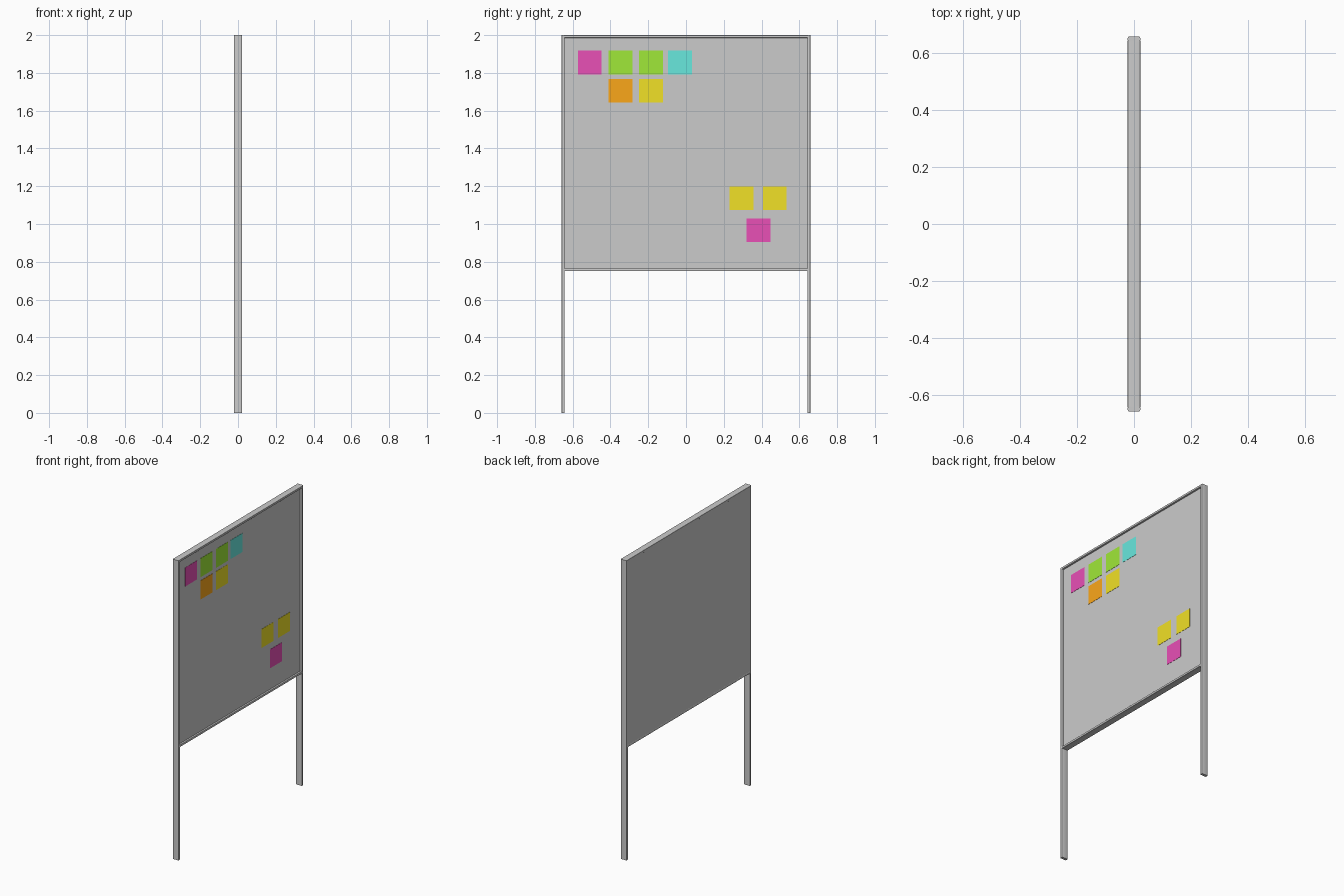
import bpy, bmesh

if "Cube" in bpy.data.objects:
    bpy.data.objects.remove(bpy.data.objects["Cube"])

DEPTH, HALF_W, TOP, BOTTOM = 0.044, 0.66, 2.0, 0.75
POST, RAIL = 0.018, 0.014
PANEL_FRONT = 0.010


def box(name, lo, hi, bevel=0.0, axis=2, mat=None):
    """Box between two corners; edges along one axis may be rounded."""
    bm = bmesh.new()
    bmesh.ops.create_cube(bm, size=1)
    for v in bm.verts:
        v.co = [lo[i] + (v.co[i] + 0.5) * (hi[i] - lo[i]) for i in range(3)]
    if bevel:
        edges = [e for e in bm.edges
                 if abs((e.verts[0].co - e.verts[1].co)[axis]) > 1e-5]
        bmesh.ops.bevel(bm, geom=edges, offset=bevel, segments=3,
                        profile=0.5, affect='EDGES')
    me = bpy.data.meshes.new(name)
    bm.to_mesh(me)
    bm.free()
    ob = bpy.data.objects.new(name, me)
    bpy.context.collection.objects.link(ob)
    if mat:
        me.materials.append(mat)
    if bevel:
        bpy.context.view_layer.objects.active = ob
        bpy.ops.object.select_all(action='DESELECT')
        ob.select_set(True)
        bpy.ops.object.shade_smooth_by_angle()
    return ob


# Side posts that run down to the floor as legs
h = DEPTH / 2
for side, y in (("left", -HALF_W), ("right", HALF_W - POST)):
    box(f"{side}_leg_post", (-h, y, 0), (h, y + POST, TOP), bevel=0.005)

# Top and bottom frame rails
inner = HALF_W - POST
for name, z in (("top_rail", TOP - RAIL), ("bottom_rail", BOTTOM)):
    box(name, (-h, -inner - 0.004, z), (h, inner + 0.004, z + RAIL), bevel=0.002, axis=1)

# Board: recessed on the note side, nearly flush on the back
box("board_panel", (-h + 0.0005, -inner - 0.003, BOTTOM + 0.003),
    (PANEL_FRONT, inner + 0.003, TOP - 0.003))

# Sticky notes
colours = {
    "magenta": (0.81, 0.08, 0.47, 1),
    "green": (0.35, 0.81, 0.04, 1),
    "cyan": (0.14, 0.81, 0.73, 1),
    "orange": (0.97, 0.39, 0.01, 1),
    "yellow": (0.88, 0.75, 0.02, 1),
}
mats = {}
for name, rgba in colours.items():
    mats[name] = bpy.data.materials.new(f"{name}_paper")
    mats[name].diffuse_color = rgba

notes = [
    ("magenta", -0.51, 1.855), ("green", -0.347, 1.855),
    ("green", -0.185, 1.855), ("cyan", -0.032, 1.855),
    ("orange", -0.347, 1.706), ("yellow", -0.185, 1.706),
    ("yellow", 0.294, 1.137), ("yellow", 0.469, 1.137),
    ("magenta", 0.384, 0.967),
]
r = 0.0625
for i, (colour, y, z) in enumerate(notes, 1):
    box(f"sticky_note_{i}", (PANEL_FRONT - 0.0005, y - r, z - r),
        (PANEL_FRONT + 0.0015, y + r, z + r), mat=mats[colour])

for m in bpy.data.materials:
    if m.users and not m.is_grease_pencil:
        m.use_nodes = True
        m.node_tree.nodes["Principled BSDF"].inputs["Base Color"].default_value = m.diffuse_color
